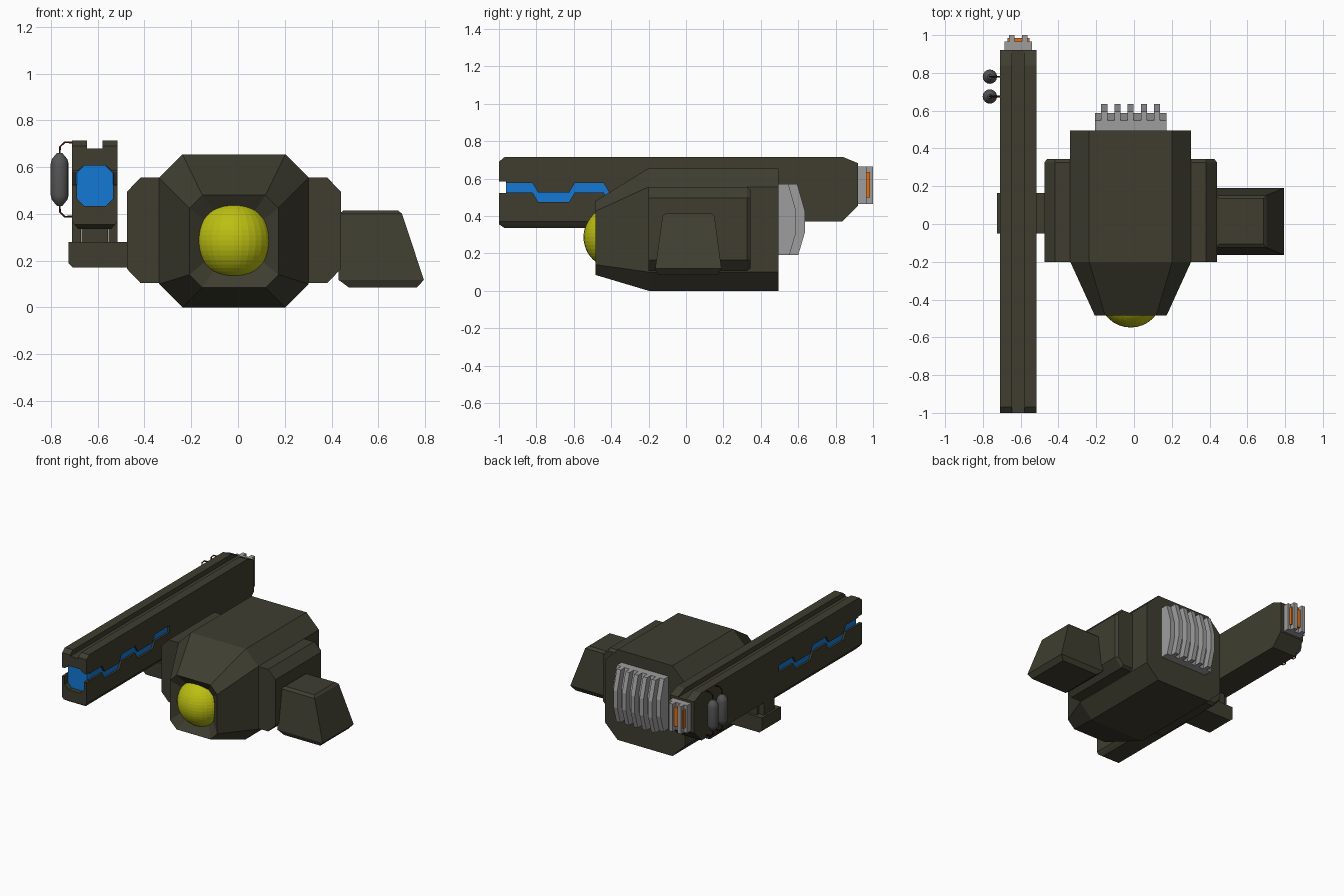
import bpy, bmesh, math
from mathutils import Vector

if "Cube" in bpy.data.objects:
    bpy.data.objects.remove(bpy.data.objects["Cube"])


def material(name, rgb):
    m = bpy.data.materials.new(name)
    m.diffuse_color = (*rgb, 1)
    m.use_nodes = True
    m.node_tree.nodes["Principled BSDF"].inputs["Base Color"].default_value = m.diffuse_color
    return m


OLIVE = material("dark_olive", (0.05, 0.048, 0.030))
YELLOW = material("yellow_eye", (0.50, 0.52, 0.006))
BLUE = material("blue_glow", (0.007, 0.19, 0.66))
GREY = material("light_grey", (0.34, 0.34, 0.34))
ORANGE = material("orange_glow", (0.75, 0.16, 0.008))
STEEL = material("dark_steel", (0.09, 0.09, 0.09))
WIRE = material("dark_red_wire", (0.05, 0.006, 0.006))

CX = -0.0175   # body centre line
GX = -0.6125   # cannon centre line


def finish(name, bm, mat):
    bmesh.ops.recalc_face_normals(bm, faces=bm.faces)
    me = bpy.data.meshes.new(name)
    bm.to_mesh(me)
    bm.free()
    me.materials.append(mat)
    ob = bpy.data.objects.new(name, me)
    bpy.context.collection.objects.link(ob)
    return ob


def loft(name, rings, mat):
    """Skin a list of equal-length point rings and cap both ends."""
    bm = bmesh.new()
    vs = [[bm.verts.new(p) for p in r] for r in rings]
    n = len(rings[0])
    for a, b in zip(vs, vs[1:]):
        for i in range(n):
            j = (i + 1) % n
            bm.faces.new((a[i], a[j], b[j], b[i]))
    bm.faces.new(vs[0])
    bm.faces.new(vs[-1])
    return finish(name, bm, mat)


def side_prism(name, prof, x0, x1, mat):
    return loft(name, [[(x, y, z) for y, z in prof] for x in (x0, x1)], mat)


def front_prism(name, prof, y0, y1, mat, cx=0):
    return loft(name, [[(cx + x, y, z) for x, z in prof] for y in (y0, y1)], mat)


def box(name, x0, x1, y0, y1, z0, z1, mat):
    return side_prism(name, [(y0, z0), (y1, z0), (y1, z1), (y0, z1)], x0, x1, mat)


def octagon(y, hw, z0, z1, c, cx=CX):
    pts = [(hw, z0 + c), (hw, z1 - c), (hw - c, z1), (c - hw, z1),
           (-hw, z1 - c), (-hw, z0 + c), (c - hw, z0), (hw - c, z0)]
    return [(cx + x, y, z) for x, z in pts]


def rect(z, x0, x1, y0, y1):
    return [(x0, y0, z), (x1, y0, z), (x1, y1, z), (x0, y1, z)]


# Body with tapered nose and sunken eye socket
loft("body", [octagon(0.495, 0.32, 0, 0.655, 0.1),
              octagon(-0.20, 0.32, 0, 0.655, 0.1),
              octagon(-0.485, 0.19, 0.085, 0.48, 0.055),
              octagon(-0.42, 0.10, 0.185, 0.385, 0.03)], OLIVE)

# Eye
bm = bmesh.new()
bmesh.ops.create_uvsphere(bm, u_segments=32, v_segments=24, radius=0.168)
bmesh.ops.translate(bm, verts=bm.verts, vec=(CX, -0.38, 0.287))
eye = finish("eye", bm, YELLOW)

# Shoulder pods on both sides
for s, side in ((1, "right"), (-1, "left")):
    def pod_ring(y, d):
        pts = [(0.25, 0.105 + d), (0.40, 0.105 + d), (0.4575 - d, 0.165),
               (0.4575 - d, 0.495), (0.40, 0.555 - d), (0.25, 0.555 - d)]
        return [(CX + s * x, y, z) for x, z in pts]
    loft(side + "_shoulder", [pod_ring(-0.20, 0), pod_ring(0.325, 0),
                              pod_ring(0.345, 0.015)], OLIVE)

# Right sloped arm block
loft("right_arm", [rect(0.085, 0.475, 0.765, -0.15, 0.172),
                   rect(0.118, 0.43, 0.795, -0.165, 0.19),
                   rect(0.40, 0.43, 0.702, -0.125, 0.152),
                   rect(0.415, 0.452, 0.685, -0.105, 0.135)], OLIVE)

# Left mount carrying the cannon
front_prism("left_mount", [(-0.45, 0.17), (-0.705, 0.17), (-0.725, 0.188),
                           (-0.725, 0.28), (-0.45, 0.28)], -0.05, 0.165, OLIVE)
box("mount_post", -0.67, -0.555, -0.03, 0.145, 0.27, 0.39, OLIVE)
for s in (-1, 1):
    box("post_flange", GX + s * 0.078 - 0.019, GX + s * 0.078 + 0.019,
        0.0, 0.12, 0.27, 0.39, OLIVE)

# Cannon barrel halves separated by a zigzag slot
zig = [(-0.96, 0.575), (-0.82, 0.575), (-0.79, 0.525), (-0.625, 0.525),
       (-0.595, 0.575), (-0.44, 0.575), (-0.41, 0.525), (-0.245, 0.525),
       (-0.215, 0.575), (-0.05, 0.575)]
W = 0.0975
side_prism("barrel_upper", zig + [(-0.05, 0.68), (-0.96, 0.68)], GX - W, GX + W, OLIVE)
side_prism("barrel_lower", [(y, z - 0.05) for y, z in zig] + [(-0.05, 0.37), (-0.96, 0.37)],
           GX - W, GX + W, OLIVE)
loft("barrel_keel", [rect(0.37, GX - W, GX + W, -1.0, -0.03),
                     rect(0.355, GX - 0.087, GX + 0.087, -1.0, -0.03),
                     rect(0.335, GX - 0.07, GX + 0.07, -0.97, -0.03)], OLIVE)

# Glowing core, seen in the muzzle and through the slot
loft("barrel_core", [octagon(-0.963, 0.077, 0.433, 0.607, 0.032, GX),
                     octagon(-0.945, 0.083, 0.43, 0.61, 0.032, GX),
                     octagon(-0.04, 0.083, 0.43, 0.61, 0.032, GX)], BLUE)

# Muzzle jaws
front_prism("muzzle_upper_jaw", [(W, 0.583), (W, 0.68), (-W, 0.68), (-W, 0.583), (-0.077, 0.583),
                                 (-0.045, 0.607), (0.045, 0.607), (0.077, 0.583)],
            -1.0, -0.95, OLIVE, GX)
front_prism("muzzle_lower_jaw", [(W, 0.523), (W, 0.37), (-W, 0.37), (-W, 0.523), (-0.077, 0.523),
                                 (-0.077, 0.465), (-0.045, 0.433), (0.045, 0.433),
                                 (0.077, 0.465), (0.077, 0.523)],
            -1.0, -0.95, OLIVE, GX)

# Cannon rear housing
side_prism("cannon_housing", [(-0.05, 0.37), (0.835, 0.37), (0.92, 0.455),
                              (0.92, 0.68), (-0.05, 0.68)], GX - W, GX + W, OLIVE)

# Twin rails along the cannon top
for s in (-1, 1):
    side_prism("top_rail", [(-1.0, 0.675), (-1.0, 0.69), (-0.97, 0.715), (0.84, 0.715),
                            (0.92, 0.682), (0.92, 0.675)],
               GX + s * 0.0325, GX + s * W, OLIVE)

# Cannon rear vent
box("cannon_vent_base", GX - 0.072, GX + 0.072, 0.91, 0.965, 0.465, 0.665, GREY)
for s in (-1, 1):
    box("cannon_vent_fin", GX + s * 0.034 - 0.015, GX + s * 0.034 + 0.015,
        0.95, 1.0, 0.465, 0.665, GREY)
box("cannon_vent_glow", GX - 0.058, GX + 0.058, 0.96, 0.984, 0.50, 0.635, ORANGE)


# Body rear radiator with five fins
def vent_profile(d):
    return [(0.48, 0.57), (0.595 - d, 0.57), (0.635 - d, 0.43), (0.635 - d, 0.31),
            (0.60 - d, 0.19), (0.48, 0.19)]


side_prism("radiator_base", vent_profile(0.047), CX - 0.19, CX + 0.19, GREY)
for i in range(-2, 3):
    x = CX + 0.07 * i
    side_prism("radiator_fin", vent_profile(0), x - 0.016, x + 0.016, GREY)

# Canisters with looping cables on the cannon's outer side
TX = -0.763
for y in (0.675, 0.78):
    prof = [(0.012, 0.435), (0.022, 0.447), (0.034, 0.462), (0.038, 0.48),
            (0.038, 0.615), (0.034, 0.633), (0.022, 0.648), (0.012, 0.66)]
    can = loft("canister", [[(TX + r * math.cos(k * math.tau / 16),
                              y + r * math.sin(k * math.tau / 16), z)
                             for k in range(16)] for r, z in prof], STEEL)
    bpy.context.view_layer.objects.active = can
    can.select_set(True)
    bpy.ops.object.shade_smooth_by_angle(angle=math.radians(35))
    can.select_set(False)
    for z0, s in ((0.655, 1), (0.44, -1)):
        path = [(TX, z0), (TX + 0.002, z0 + s * 0.033), (TX + 0.022, z0 + s * 0.052),
                (GX - 0.09, z0 + s * 0.05)]
        cu = bpy.data.curves.new("cable", "CURVE")
        cu.dimensions = "3D"
        cu.bevel_depth = 0.0045
        cu.bevel_resolution = 1
        sp = cu.splines.new("POLY")
        sp.points.add(len(path) - 1)
        for p, (x, z) in zip(sp.points, path):
            p.co = (x, y, z, 1)
        cu.materials.append(WIRE)
        bpy.context.collection.objects.link(bpy.data.objects.new("cable", cu))
